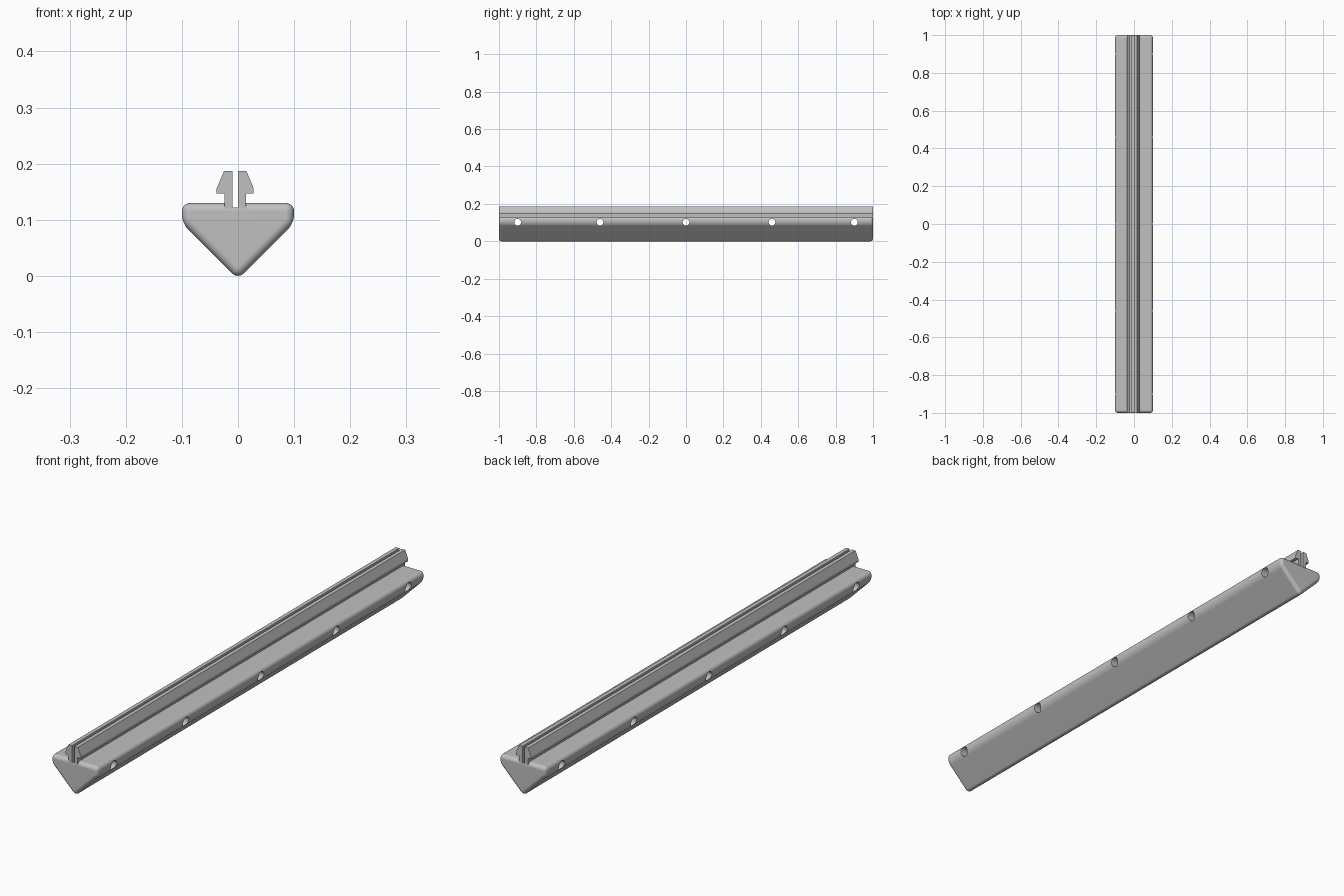
import bpy, bmesh
from math import pi, radians
from mathutils import Matrix

old = bpy.data.objects.get("Cube")
if old:
    bpy.data.objects.remove(old)

LENGTH = 2.0
PRONG_X = -0.005      # clip sits slightly off the centre line

grey = bpy.data.materials.new("grey plastic")
grey.use_nodes = True
grey.diffuse_color = (0.53, 0.53, 0.53, 1)
grey.node_tree.nodes["Principled BSDF"].inputs["Base Color"].default_value = grey.diffuse_color


def make_object(name, bm):
    bmesh.ops.recalc_face_normals(bm, faces=bm.faces)
    mesh = bpy.data.meshes.new(name)
    bm.to_mesh(mesh)
    bm.free()
    mesh.materials.append(grey)
    obj = bpy.data.objects.new(name, mesh)
    bpy.context.collection.objects.link(obj)
    return obj


def extrude_profile(name, profile, length):
    """Extrude an x-z outline along y, centred on y = 0."""
    bm = bmesh.new()
    face = bm.faces.new([bm.verts.new((x, -length / 2, z)) for x, z in profile])
    new = bmesh.ops.extrude_face_region(bm, geom=[face])["geom"]
    bmesh.ops.translate(bm, vec=(0, length, 0),
                        verts=[v for v in new if isinstance(v, bmesh.types.BMVert)])
    return make_object(name, bm)


def select_only(obj):
    bpy.ops.object.select_all(action='DESELECT')
    obj.select_set(True)
    bpy.context.view_layer.objects.active = obj


def cut(obj, cutter):
    mod = obj.modifiers.new("Cut", 'BOOLEAN')
    mod.operation = 'DIFFERENCE'
    mod.solver = 'EXACT'
    mod.object = cutter
    select_only(obj)
    bpy.ops.object.modifier_apply(modifier=mod.name)
    bpy.data.objects.remove(cutter)


# Wedge-shaped body with all edges rounded
body = extrude_profile("wedge_body", [
    (0, -0.006), (0.1, 0.094), (0.1, 0.13), (-0.1, 0.13), (-0.1, 0.094)], LENGTH)
bevel = body.modifiers.new("Rounding", 'BEVEL')
bevel.width = 0.015
bevel.segments = 6
bevel.limit_method = 'ANGLE'
bevel.angle_limit = radians(30)
select_only(body)
bpy.ops.object.modifier_apply(modifier=bevel.name)

# Cross holes, drilled right through from side to side
bm = bmesh.new()
for y in (-0.9, -0.46, 0, 0.46, 0.9):
    bmesh.ops.create_cone(
        bm, cap_ends=True, segments=32, radius1=0.018, radius2=0.018, depth=0.4,
        matrix=Matrix.Translation((0, y, 0.102)) @ Matrix.Rotation(pi / 2, 4, 'Y'))
cut(body, make_object("hole_cutter", bm))

# Shallow slot between the prongs
x0, x1 = PRONG_X - 0.005, PRONG_X + 0.005
cut(body, extrude_profile("slot_cutter", [
    (x0, 0.122), (x1, 0.122), (x1, 0.2), (x0, 0.2)], LENGTH + 0.1))

select_only(body)
bpy.ops.object.shade_smooth_by_angle(angle=radians(35))
weighted = body.modifiers.new("Clean shading", 'WEIGHTED_NORMAL')
weighted.keep_sharp = True

# Two barbed snap-in prongs, mirrored about the slot
half = [(0.005, 0.12), (0.019, 0.12), (0.019, 0.147), (0.033, 0.147),
        (0.033, 0.156), (0.02, 0.187), (0.005, 0.187)]
for name, side in (("left_prong", 1), ("right_prong", -1)):
    extrude_profile(name, [(PRONG_X + side * x, z) for x, z in half], LENGTH)
